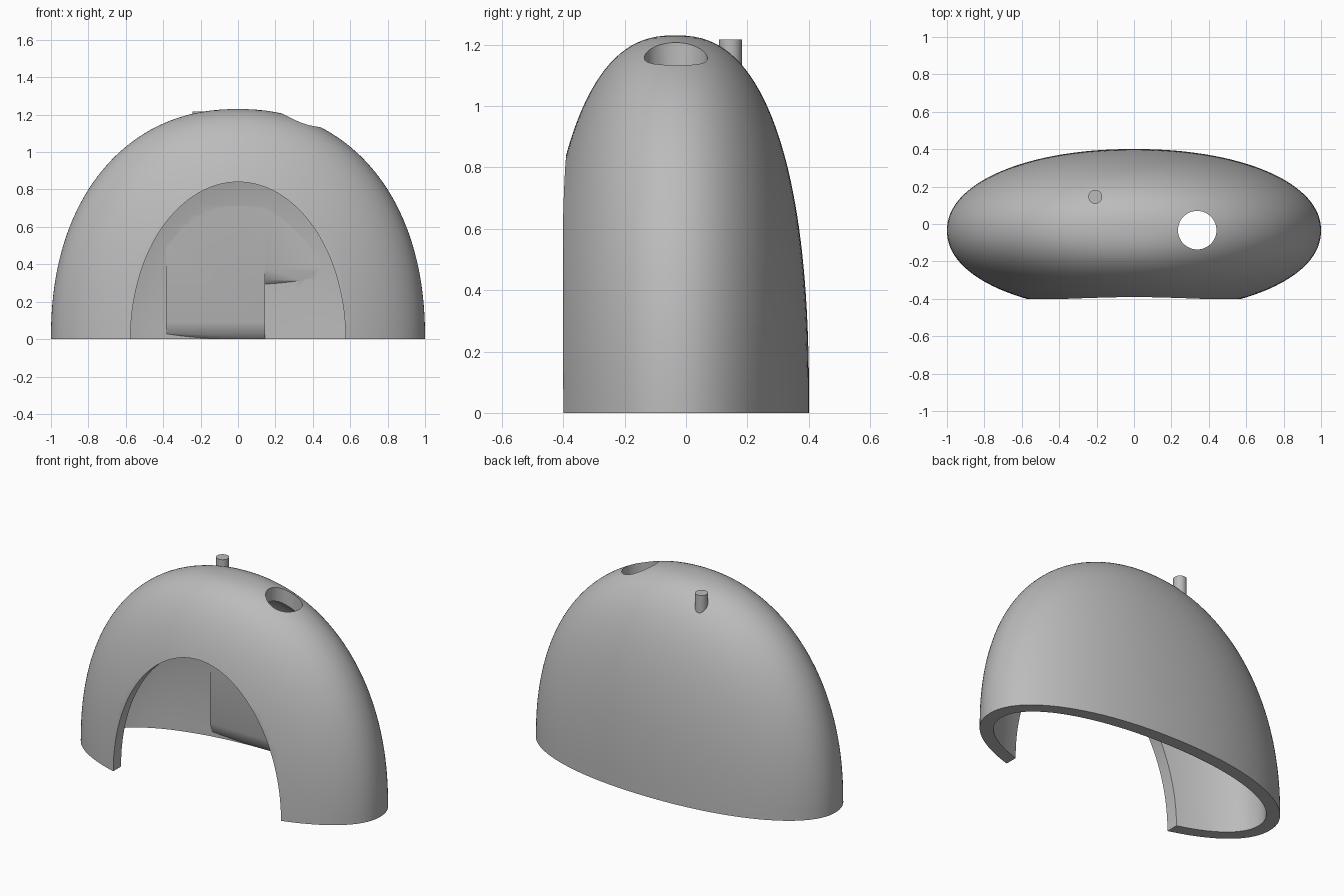
import bpy, bmesh, math
from mathutils import Matrix

cube = bpy.data.objects.get("Cube")
if cube:
    bpy.data.objects.remove(cube, do_unlink=True)

CY = -0.035          # depth of the dome's axis

grey = bpy.data.materials.new("plain_grey")
grey.use_nodes = True
colour = (0.5, 0.5, 0.5, 1)
grey.diffuse_color = colour
grey.node_tree.nodes["Principled BSDF"].inputs["Base Color"].default_value = colour


def finish(name, bm):
    bmesh.ops.recalc_face_normals(bm, faces=bm.faces)
    me = bpy.data.meshes.new(name)
    bm.to_mesh(me)
    bm.free()
    me.materials.append(grey)
    ob = bpy.data.objects.new(name, me)
    bpy.context.collection.objects.link(ob)
    return ob


def dome(name, rx, ry, h, skirt=0.0, seg=128, rings=40):
    """Rounded dome from stacked oval rings, closed at the base."""
    bm = bmesh.new()
    stack = []
    levels = [(1, 1, -skirt)] if skirt else []
    for i in range(rings):
        t = math.sin(math.pi / 2 * i / rings)
        levels.append(((1 - t ** 2.2) ** (1 / 2.2), (1 - t ** 2.45) ** (1 / 2.45), t * h))
    for sx, sy, z in levels:
        ring = []
        for k in range(seg):
            a = 2 * math.pi * k / seg
            c, s = math.cos(a), math.sin(a)
            x = math.copysign(abs(c) ** (2 / 2.1), c)
            y = math.copysign(abs(s) ** (2 / 2.1), s)
            ring.append(bm.verts.new((x * rx * sx, CY + y * ry * sy, z)))
        stack.append(ring)
    for lo, hi in zip(stack, stack[1:]):
        for k in range(seg):
            n = (k + 1) % seg
            bm.faces.new((lo[k], lo[n], hi[n], hi[k]))
    top = bm.verts.new((0, CY, h))
    for k in range(seg):
        bm.faces.new((stack[-1][k], stack[-1][(k + 1) % seg], top))
    bm.faces.new(stack[0])
    return finish(name, bm)


def prism(name, points, offset):
    """Extrude a closed outline along the offset vector."""
    bm = bmesh.new()
    face = bm.faces.new([bm.verts.new(p) for p in points])
    new = bmesh.ops.extrude_face_region(bm, geom=[face])["geom"]
    bmesh.ops.translate(bm, vec=offset, verts=[v for v in new if isinstance(v, bmesh.types.BMVert)])
    return finish(name, bm)


def cylinder(name, r, x, y, z0, z1, seg=48):
    bm = bmesh.new()
    bmesh.ops.create_cone(bm, cap_ends=True, segments=seg, radius1=r, radius2=r, depth=z1 - z0,
                          matrix=Matrix.Translation((x, y, (z0 + z1) / 2)))
    return finish(name, bm)


def cut(target, cutter):
    """Subtract the cutter, bake the result and discard the cutter."""
    mod = target.modifiers.new("cut", "BOOLEAN")
    mod.operation, mod.solver, mod.object = "DIFFERENCE", "EXACT", cutter
    deps = bpy.context.evaluated_depsgraph_get()
    me = bpy.data.meshes.new_from_object(target.evaluated_get(deps))
    target.modifiers.clear()
    target.data = me
    bpy.data.objects.remove(cutter, do_unlink=True)


# Hollow interior, with a flat back panel that has an undercut lower edge
cavity = dome("cavity", 0.92, 0.36, 1.15, skirt=0.1, seg=96, rings=28)
for x0, x1, z0 in ((-0.385, 0.145, 0.0), (0.145, 0.485, 0.285)):
    back, front = 0.325, 0.275
    outline = [(x0, 0.6, z0), (x0, back, z0), (x0, back - 0.03, z0 + 0.03),
               (x0, front, z0 + 0.09), (x0, front, 1.3), (x0, 0.6, 1.3)]
    cut(cavity, prism("back_panel", outline, (x1 - x0, 0, 0)))

# Outer shell
shell = dome("dome_shell", 1.0, 0.436, 1.23)
cut(shell, cavity)

# Flattened front and arched doorway
slab = [(-2, -1, -1), (2, -1, -1), (2, -1, 2), (-2, -1, 2)]
cut(shell, prism("front_trim", slab, (0, 0.6, 0)))
arch = [(0.575 * math.cos(a), -0.6, 0.84 * math.sin(a))
        for a in (math.pi * k / 64 for k in range(65))]
arch = [(0.575, -0.6, -0.2)] + arch + [(-0.575, -0.6, -0.2)]
cut(shell, prism("doorway", arch, (0, 0.55, 0)))

# Round opening in the roof
cut(shell, cylinder("roof_opening", 0.103, 0.338, -0.033, 0.5, 2))

# Small chimney pipe
pipe = cylinder("chimney_pipe", 0.037, -0.207, 0.145, 1.08, 1.217)

for ob in (shell, pipe):
    bpy.ops.object.select_all(action="DESELECT")
    ob.select_set(True)
    bpy.context.view_layer.objects.active = ob
    bpy.ops.object.shade_smooth_by_angle(angle=math.radians(30))
